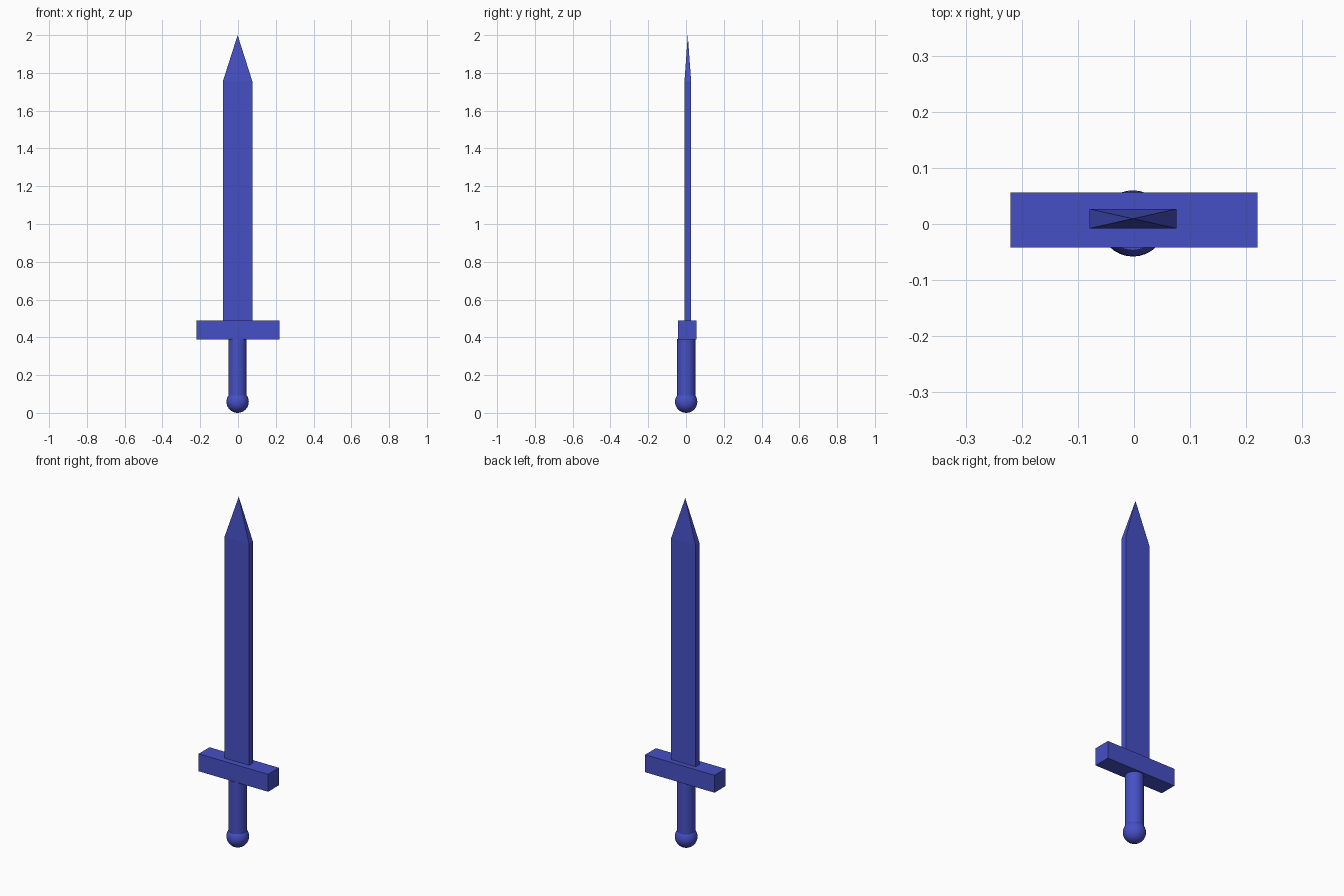
import bpy, bmesh

if "Cube" in bpy.data.objects:
    bpy.data.objects.remove(bpy.data.objects["Cube"])

blue = bpy.data.materials.new("royal blue")
blue.diffuse_color = (0.061, 0.08, 0.56, 1)
blue.use_nodes = True
blue.node_tree.nodes["Principled BSDF"].inputs["Base Color"].default_value = blue.diffuse_color


def finish(obj, name, smooth=False):
    obj.name = name
    obj.data.materials.append(blue)
    if smooth:
        bpy.ops.object.shade_smooth_by_angle()
    return obj


# Pommel
bpy.ops.mesh.primitive_uv_sphere_add(segments=32, ring_count=16, radius=0.059,
                                     location=(-0.002, 0.001, 0.059))
finish(bpy.context.object, "pommel", True)

# Grip, running from the pommel centre up to the guard
bpy.ops.mesh.primitive_cylinder_add(vertices=32, radius=0.048, depth=0.33,
                                    location=(-0.002, 0.001, 0.225))
finish(bpy.context.object, "grip", True)

# Crossguard
bpy.ops.mesh.primitive_cube_add(size=1, location=(0, 0.007, 0.439))
guard = finish(bpy.context.object, "crossguard")
guard.scale = (0.44, 0.098, 0.1)

# Blade: a flat bar whose top face is drawn up to a point
bpy.ops.mesh.primitive_cube_add(size=1, location=(-0.002, 0.0095, 1.123))
blade = finish(bpy.context.object, "blade")
blade.scale = (0.155, 0.035, 1.268)
bpy.ops.object.transform_apply(location=False, rotation=False, scale=True)
bm = bmesh.new()
bm.from_mesh(blade.data)
top = max(bm.faces, key=lambda f: f.calc_center_median().z)
tip = bmesh.ops.poke(bm, faces=[top])["verts"][0]
tip.co.z = 2.0 - blade.location.z
bm.to_mesh(blade.data)
bm.free()
